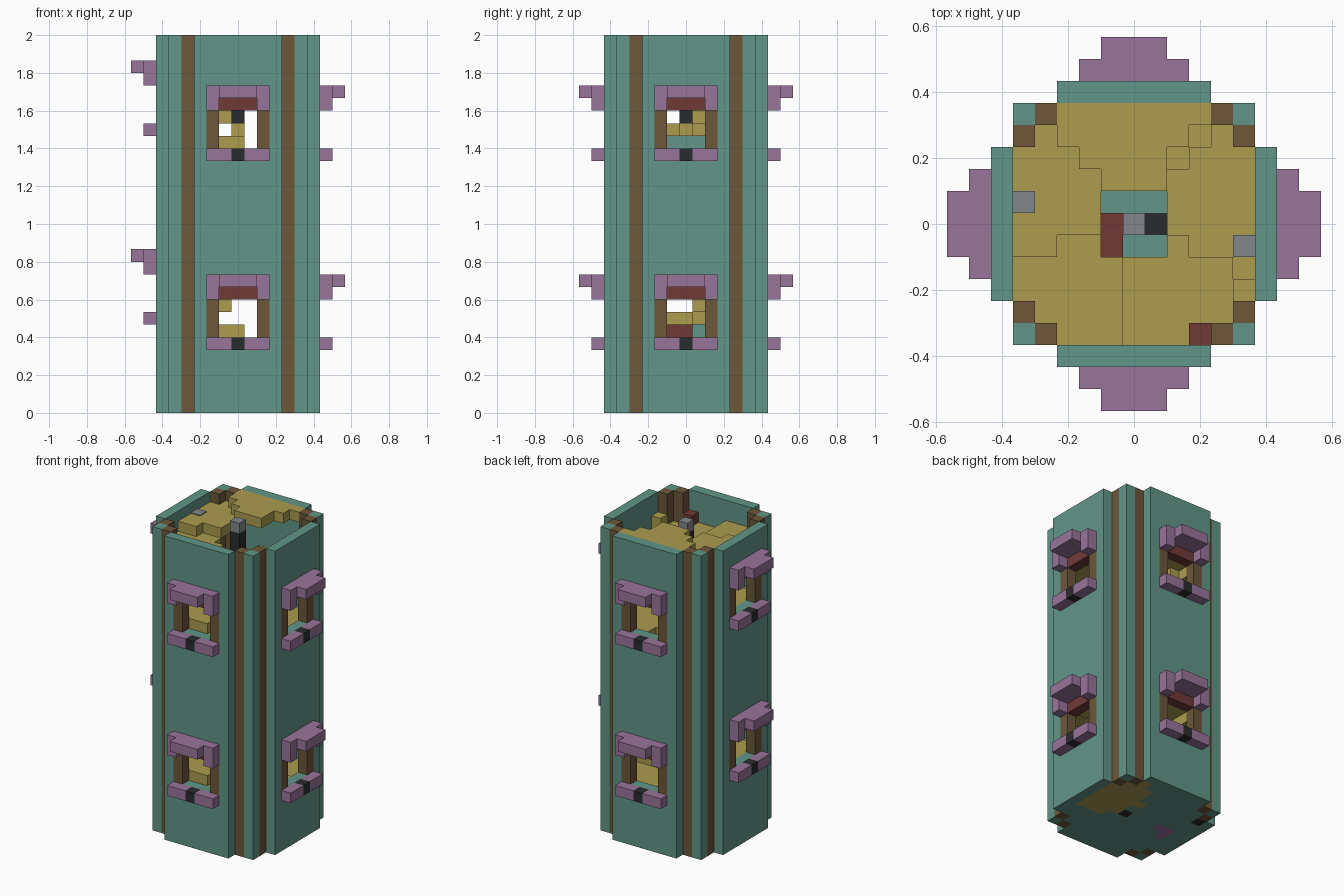
import bpy, bmesh, math
from mathutils import Matrix, Vector

if "Cube" in bpy.data.objects:
    bpy.data.objects.remove(bpy.data.objects["Cube"])

U = 1 / 15  # block size


def make_material(name, hex_colour):
    srgb = [int(hex_colour[n:n + 2], 16) / 255 for n in (0, 2, 4)]
    rgb = [c / 12.92 if c < 0.04 else ((c + 0.055) / 1.055) ** 2.4 for c in srgb]
    mat = bpy.data.materials.new(name)
    mat.use_nodes = True
    mat.diffuse_color = (*rgb, 1)
    mat.node_tree.nodes["Principled BSDF"].inputs["Base Color"].default_value = (*rgb, 1)
    return mat


TEAL = make_material("teal", "629688")
BROWN = make_material("brown", "6D573B")
PURPLE = make_material("mauve", "99749A")
OLIVE = make_material("ochre", "AC9C4F")
RED = make_material("dark_red", "703A36")
BLACK = make_material("charcoal", "2A2B2D")
GREY = make_material("grey", "83878B")


def finish(name, bm, mat):
    mesh = bpy.data.meshes.new(name)
    bm.to_mesh(mesh)
    bm.free()
    mesh.materials.append(mat)
    obj = bpy.data.objects.new(name, mesh)
    bpy.context.collection.objects.link(obj)
    return obj


def block(i0, i1, j0, j1, k0, k1):
    """All grid cells of an inclusive range."""
    return {(i, j, k) for i in range(i0, i1 + 1)
            for j in range(j0, j1 + 1) for k in range(k0, k1 + 1)}


def build(name, cells, mat, turn=0):
    """Outer skin of a set of grid cells, with flat areas merged."""
    bm = bmesh.new()
    for cell in cells:
        centre = Vector(cell) + Vector((0, 0, 0.5))
        for axis in range(3):
            for sign in (-1, 1):
                step = [0, 0, 0]
                step[axis] = sign
                if tuple(a + b for a, b in zip(cell, step)) in cells:
                    continue
                n, a, b = Vector(step) / 2, Vector(), Vector()
                a[(axis + 1) % 3] = 0.5
                b[(axis + 2) % 3] = 0.5 * sign
                corners = (n - a - b, n + a - b, n + a + b, n - a + b)
                bm.faces.new([bm.verts.new((centre + c) * U) for c in corners])
    bmesh.ops.remove_doubles(bm, verts=bm.verts, dist=0.001)
    bmesh.ops.dissolve_limit(bm, angle_limit=0.01, verts=bm.verts, edges=bm.edges)
    bmesh.ops.rotate(bm, verts=bm.verts, matrix=Matrix.Rotation(math.radians(turn), 3, "Z"))
    return finish(name, bm, mat)


# Four walls, each with two framed windows
SIDES = (("front", 0, 0), ("left", 90, 0), ("back", 180, 0), ("right", 270, 2))
for side, turn, lift in SIDES:
    wall = block(-3, 3, -6, -6, 0, 29)
    for level, base in (("lower", 6 + lift), ("upper", 21 + lift)):
        wall -= block(-2, 2, -6, -6, base, base + 2)
        wall -= block(-1, 1, -6, -6, base + 3, base + 3)
        tag = f"{side}_{level}_window_"
        jambs = block(-2, -2, -6, -6, base, base + 2) | block(2, 2, -6, -6, base, base + 2)
        build(tag + "jambs", jambs, BROWN, turn)
        build(tag + "lintel", block(-1, 1, -6, -6, base + 3, base + 3), RED, turn)
        awning = block(-2, 2, -7, -7, base + 4, base + 4) | block(-1, 1, -8, -8, base + 4, base + 4)
        awning |= {(s, -7, base + 3) for s in (-2, 2)}
        build(tag + "awning", awning, PURPLE, turn)
        sill = block(-2, 2, -7, -7, base - 1, base - 1)
        middle = {(0, -7, base - 1)}
        build(tag + "sill", sill - middle, PURPLE, turn)
        build(tag + "sill_block", middle, BLACK, turn)
    build(side + "_wall", wall, TEAL, turn)

# Corner columns
corner_plan = set()
for sx in (-1, 1):
    for sy in (-1, 1):
        tag = ("back" if sy > 0 else "front") + ("_left" if sx > 0 else "_right")
        posts = set()
        for x, y in ((4, 5), (5, 4)):
            posts |= block(sx * x, sx * x, sy * y, sy * y, 0, 29)
        pillar = block(sx * 5, sx * 5, sy * 5, sy * 5, 0, 29)
        build(tag + "_corner_posts", posts, BROWN)
        build(tag + "_corner_pillar", pillar, TEAL)
        corner_plan |= {(i, j) for i, j, k in posts | pillar}
plan = {(i, j) for i, j, k in block(-5, 5, -5, 5, 0, 0)} - corner_plan


# Spiral stair, one wedge of blocks for each level, from the top down
def sweep(k):
    if k >= 25:
        return 70
    if k < 6:
        return 85
    return 57 if k % 15 in (6, 7, 8, 9) else 77.5


steps = set()
end = 57
for k in range(29, -1, -1):
    for i, j in plan:
        if max(abs(i), abs(j)) > 1:
            angle = math.degrees(math.atan2(j, i))
            if (angle - end) % 360 < sweep(k):
                steps.add((i, j, k))
    end += sweep(k)
build("spiral_stair", steps, OLIVE)

# Floor with a few inlaid blocks
floor = {(i, j, 0) for i, j in plan} - steps
mauve_inlay = {(-4, 0, 0), (-3, 0, 0), (-4, -1, 0)} & floor
dark_inlay = {(1, 0, 0), (-5, 3, 0)} & floor
build("floor", floor - mauve_inlay - dark_inlay, TEAL)
build("floor_mauve_inlay", mauve_inlay, PURPLE)
build("floor_dark_inlay", dark_inlay, BLACK)

# Hanging pole with lamp and cap
build("pole", block(0, 0, 0, 0, 23, 28), BLACK)
build("pole_cap", {(0, 0, 29)}, GREY)
build("pole_lamp", {(0, 0, 22)}, OLIVE)

# Loose blocks in the stairwell
build("red_shelf", block(-1, -1, -1, 0, 6, 6), RED)
build("ochre_lamp", {(5, -3, 27)}, OLIVE)
build("red_lamp", {(3, -5, 27)}, RED)

# Thin grey plates on two steps
for name, i, j, k in (("right_step_plate", -5, 1, 29), ("left_step_plate", 5, -1, 26)):
    bm = bmesh.new()
    bmesh.ops.create_cube(bm, size=1)
    bmesh.ops.scale(bm, vec=(U, U, 0.006), verts=bm.verts)
    bmesh.ops.translate(bm, vec=(i * U, j * U, k * U + 0.003), verts=bm.verts)
    finish(name, bm, GREY)
